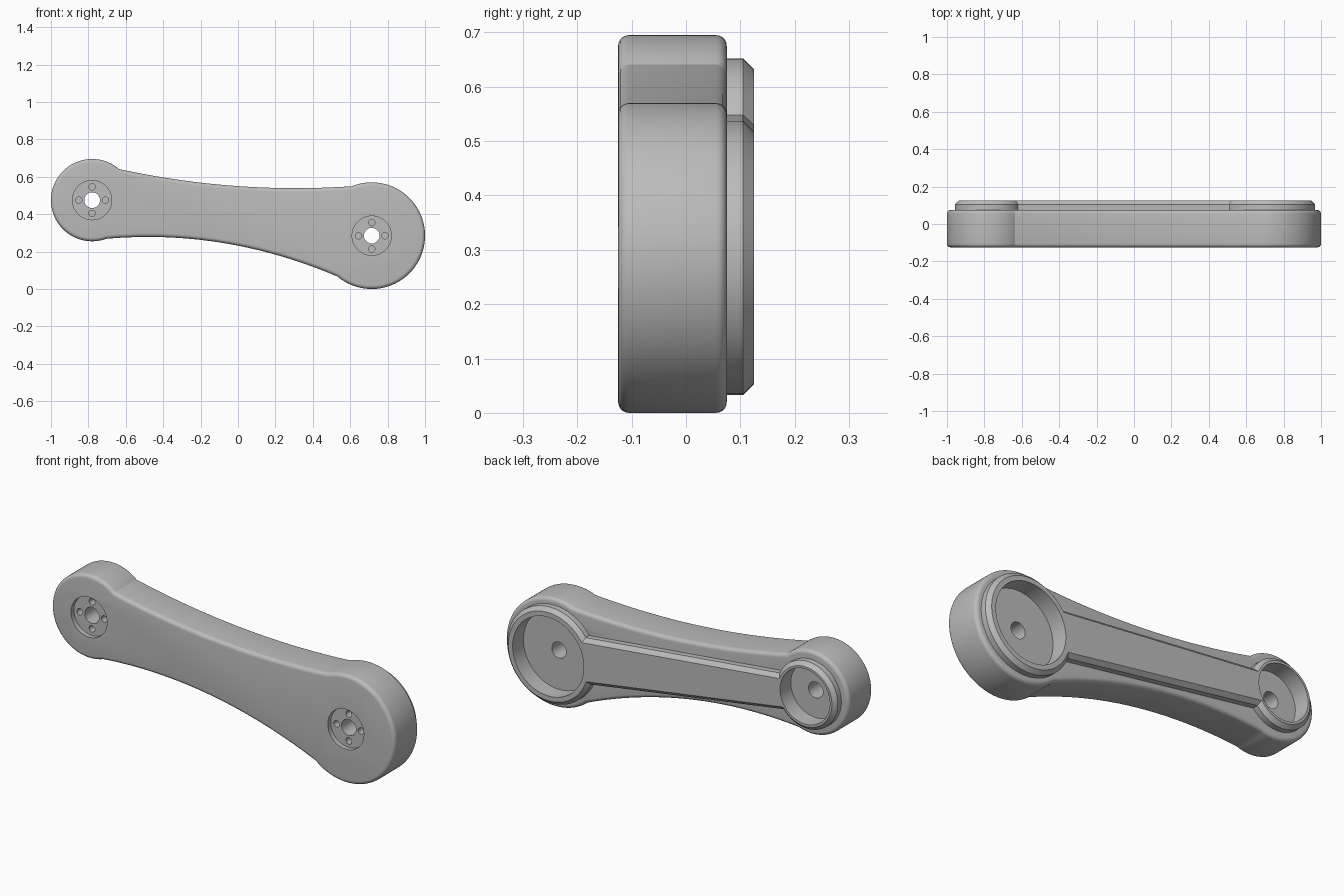
import bpy
import bmesh
from math import sin, cos, asin, atan2, pi, tau, radians
from mathutils import Vector, Matrix

if "Cube" in bpy.data.objects:
    bpy.data.objects.remove(bpy.data.objects["Cube"])

grey = bpy.data.materials.new("machined grey")
grey.use_nodes = True
COLOUR = (0.5, 0.5, 0.5, 1)
grey.diffuse_color = COLOUR
grey.node_tree.nodes["Principled BSDF"].inputs["Base Color"].default_value = COLOUR

# Hub centres in the x-z plane, and the faces of the plate along y
SMALL = Vector((-0.78, 0.475))
LARGE = Vector((0.715, 0.285))
FRONT, BACK, RIM = -0.125, 0.075, 0.125


def arc(centre, radius, start, end, steps=80):
    return [centre + radius * Vector((cos(a), sin(a)))
            for a in (start + (end - start) * i / steps for i in range(steps + 1))]


def curve_between(a, mid, b, steps=32):
    """Interior points of a parabola from a to b through mid."""
    ctrl = 2 * mid - (a + b) / 2
    return [a * (1 - t) ** 2 + ctrl * 2 * t * (1 - t) + b * t * t
            for t in (i / steps for i in range(1, steps))]


def slab(name, outline, y0, y1, rounded_faces, width, segments):
    """Extrude an x-z outline along y and bevel the rims of the chosen faces."""
    bm = bmesh.new()
    face = bm.faces.new([bm.verts.new((p.x, y0, p.y)) for p in outline])
    grown = bmesh.ops.extrude_face_region(bm, geom=[face], use_keep_orig=True)
    for v in grown["geom"]:
        if isinstance(v, bmesh.types.BMVert):
            v.co.y = y1
    bmesh.ops.recalc_face_normals(bm, faces=bm.faces)
    rims = [e for e in bm.edges
            if any(all(abs(v.co.y - y) < 1e-5 for v in e.verts) for y in rounded_faces)]
    bmesh.ops.bevel(bm, geom=rims, offset=width, offset_type='OFFSET',
                    segments=segments, profile=0.5, affect='EDGES', clamp_overlap=False)
    mesh = bpy.data.meshes.new(name)
    bm.to_mesh(mesh)
    bm.free()
    obj = bpy.data.objects.new(name, mesh)
    bpy.context.collection.objects.link(obj)
    mesh.materials.append(grey)
    return obj


def drill(obj, centre, radius, y0, y1, sides=64):
    """Cut a round hole along y."""
    bm = bmesh.new()
    place = Matrix.Translation((centre.x, (y0 + y1) / 2, centre.y)) @ Matrix.Rotation(pi / 2, 4, 'X')
    bmesh.ops.create_cone(bm, cap_ends=True, segments=sides, radius1=radius,
                          radius2=radius, depth=y1 - y0, matrix=place)
    mesh = bpy.data.meshes.new("drill")
    bm.to_mesh(mesh)
    bm.free()
    mesh.materials.append(grey)
    cutter = bpy.data.objects.new("drill", mesh)
    cutter.hide_render = True
    bpy.context.collection.objects.link(cutter)
    mod = obj.modifiers.new("hole", 'BOOLEAN')
    mod.operation = 'DIFFERENCE'
    mod.solver = 'EXACT'
    mod.object = cutter
    bpy.context.view_layer.objects.active = obj
    bpy.ops.object.modifier_apply(modifier=mod.name)
    bpy.data.objects.remove(cutter)
    bpy.data.meshes.remove(mesh)


# Arm: two round hubs joined by a waisted beam
small_arc = arc(SMALL, 0.22, radians(49), radians(290))
large_arc = arc(LARGE, 0.285, radians(-130), radians(112))
outline = (small_arc
           + curve_between(small_arc[-1], Vector((-0.08, 0.246)), large_arc[0])
           + large_arc
           + curve_between(large_arc[-1], Vector((-0.015, 0.551)), small_arc[0]))
arm = slab("arm_body", outline, FRONT, BACK, (FRONT, BACK), 0.02, 5)

# Raised back: two hub rims joined by a tapering web, chamfered at the back
axis = LARGE - SMALL
tilt = atan2(axis.y, axis.x)
spread_s = asin(0.093 / 0.177)
spread_l = asin(0.12 / 0.252)
back_outline = (arc(SMALL, 0.177, tilt + spread_s, tilt + tau - spread_s)
                + arc(LARGE, 0.252, tilt - pi + spread_l, tilt + pi - spread_l))
web = slab("raised_back_web", back_outline, BACK, RIM, (RIM,), 0.02, 1)

# Bearing pockets at the back, bolt recesses and shaft holes at the front
for hub, bore in ((SMALL, 0.145), (LARGE, 0.207)):
    for part in (arm, web):
        drill(part, hub, bore, 0.035, 0.3, 80)
    drill(arm, hub, 0.105, -0.3, -0.1)
    drill(arm, hub, 0.042, -0.3, 0.3, 40)
    for k in range(4):
        bolt = hub + 0.071 * Vector((cos(k * pi / 2), sin(k * pi / 2)))
        drill(arm, bolt, 0.017, -0.3, -0.06, 24)

# Smooth rounds with crisp machined edges
for part in (arm, web):
    part.data.shade_smooth()
    part.data.set_sharp_from_angle(angle=radians(20))
